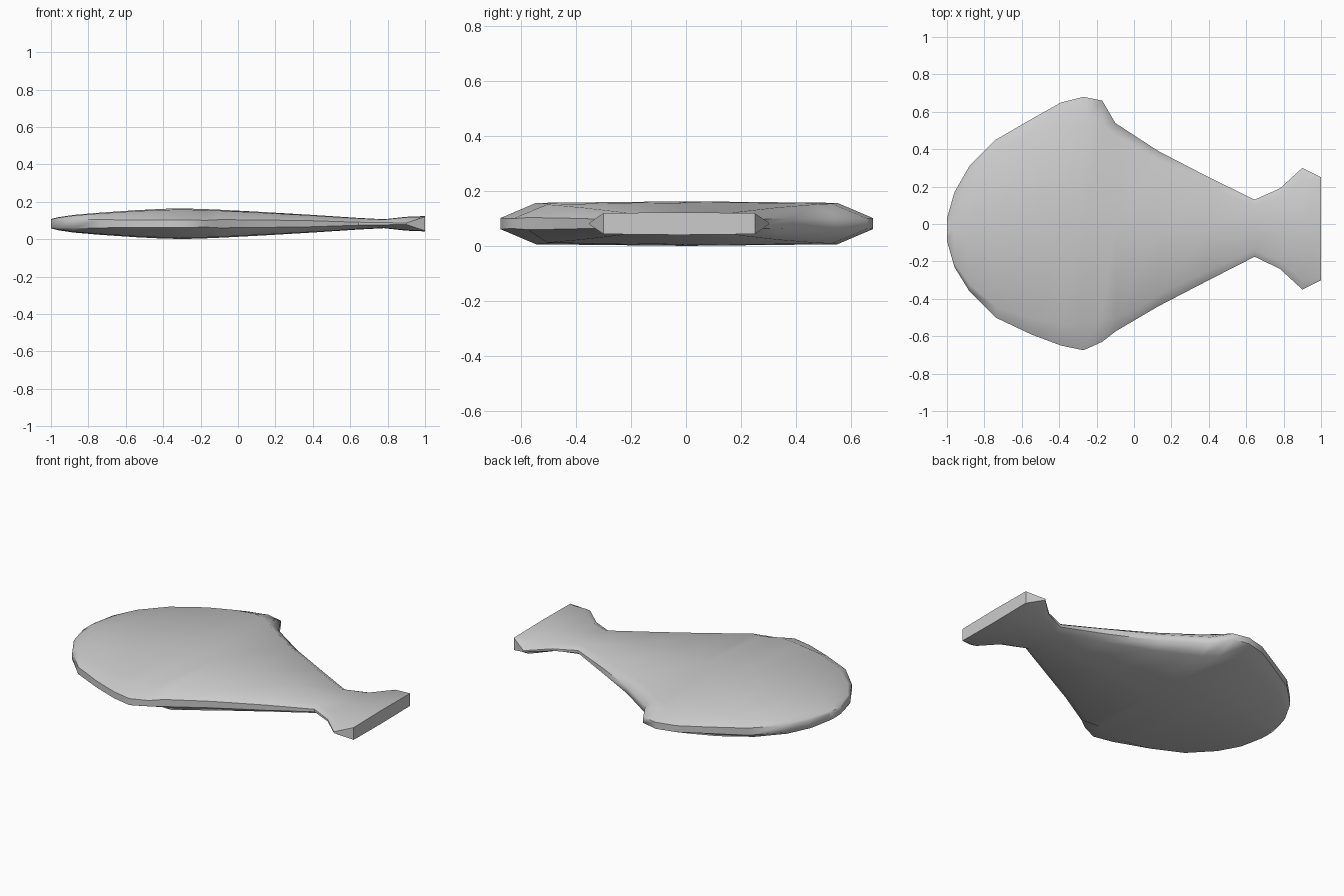
import bpy, bmesh

MID = 0.083
# Cross-sections along the body: x, low y, high y, half thickness, shoulder inset, rim half height
SECTIONS = [
    (-1.00, -0.09, 0.03, 0.025, 0.01, 0.020),
    (-0.96, -0.23, 0.17, 0.035, 0.02, 0.022),
    (-0.88, -0.36, 0.31, 0.047, 0.04, 0.022),
    (-0.74, -0.50, 0.45, 0.059, 0.06, 0.022),
    (-0.55, -0.59, 0.56, 0.072, 0.08, 0.020),
    (-0.39, -0.65, 0.65, 0.080, 0.12, 0.020),
    (-0.27, -0.675, 0.68, 0.081, 0.13, 0.020),
    (-0.17, -0.63, 0.66, 0.078, 0.13, 0.018),
    (-0.10, -0.575, 0.54, 0.075, 0.07, 0.022),
    (0.13, -0.44, 0.39, 0.063, 0.06, 0.020),
    (0.40, -0.30, 0.25, 0.047, 0.05, 0.016),
    (0.645, -0.175, 0.13, 0.031, 0.035, 0.008),
    (0.78, -0.24, 0.19, 0.024, 0.04, 0.006),
    (0.90, -0.35, 0.30, 0.037, 0.05, 0.004),
    (1.00, -0.30, 0.25, 0.041, 0.01, 0.038),
]


def ring(lo, hi, h, inset, rim):
    """Flattened lens outline in the y-z plane."""
    mid = (lo + hi) / 2
    upper = [(lo, rim), (lo + inset, 0.93 * h), (mid, h),
             (hi - inset, 0.93 * h), (hi, rim)]
    return upper + [(y, -z) for y, z in reversed(upper)]


# Body, side fins and tail lofted as one skin
bm = bmesh.new()
rings = [[bm.verts.new((x, y, MID + z)) for y, z in ring(*rest)]
         for x, *rest in SECTIONS]
for a, b in zip(rings, rings[1:]):
    for i in range(len(a)):
        j = (i + 1) % len(a)
        bm.faces.new((a[i], a[j], b[j], b[i]))
bm.faces.new(rings[0])
bm.faces.new(rings[-1])
bmesh.ops.recalc_face_normals(bm, faces=bm.faces[:])

mesh = bpy.data.meshes.new("flat_fish_body")
bm.to_mesh(mesh)
bm.free()
body = bpy.data.objects.new("flat_fish_body", mesh)
bpy.context.collection.objects.link(body)

# Smooth skin with a crisp tail end
bpy.context.view_layer.objects.active = body
body.select_set(True)
bpy.ops.object.shade_smooth_by_angle(angle=0.9)
